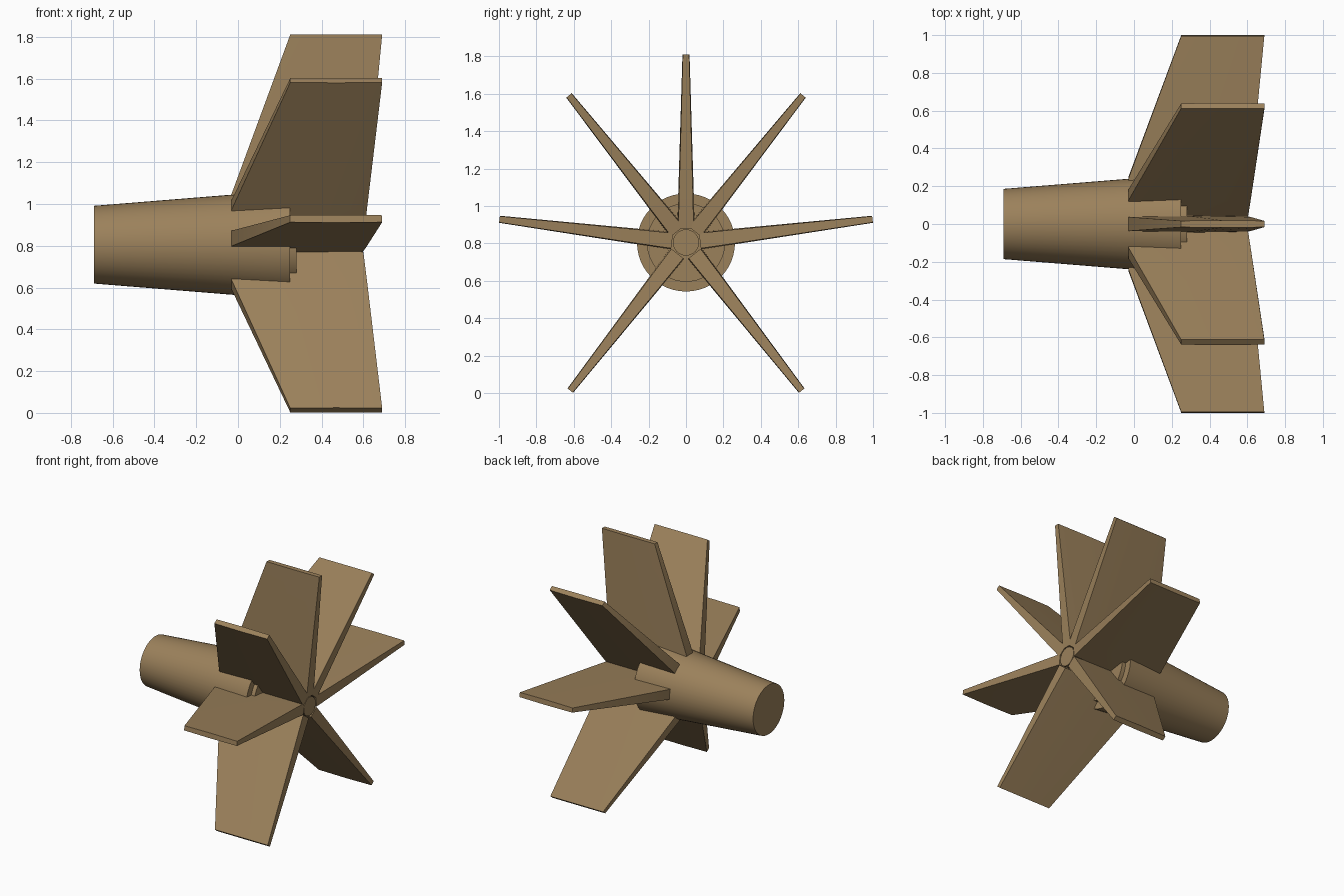
import bpy, bmesh
from math import radians
from mathutils import Matrix, Vector

cube = bpy.data.objects.get("Cube")
if cube:
    bpy.data.objects.remove(cube)

AXIS_Z = 0.805

tan = bpy.data.materials.new("tan")
tan.use_nodes = True
tan.diffuse_color = (0.33, 0.22, 0.105, 1)
tan.node_tree.nodes["Principled BSDF"].inputs["Base Color"].default_value = tan.diffuse_color


def finish(bm, name):
    bmesh.ops.recalc_face_normals(bm, faces=bm.faces)
    mesh = bpy.data.meshes.new(name)
    bm.to_mesh(mesh)
    bm.free()
    mesh.materials.append(tan)
    obj = bpy.data.objects.new(name, mesh)
    bpy.context.collection.objects.link(obj)
    bpy.ops.object.select_all(action='DESELECT')
    obj.select_set(True)
    bpy.context.view_layer.objects.active = obj
    bpy.ops.object.shade_smooth_by_angle(angle=radians(35))
    return obj


def cone_along_x(name, x1, r1, x2, r2):
    bm = bmesh.new()
    place = Matrix.Translation(((x1 + x2) / 2, 0, AXIS_Z)) @ Matrix.Rotation(radians(90), 4, 'Y')
    bmesh.ops.create_cone(bm, cap_ends=True, segments=48, radius1=r1, radius2=r2,
                          depth=x2 - x1, matrix=place)
    return finish(bm, name)


# Tapered body, stepped end plate and slim core
cone_along_x("body", -0.69, 0.186, 0.25, 0.262)
cone_along_x("end_plate", 0.24, 0.21, 0.28, 0.21)
cone_along_x("core", 0.27, 0.07, 0.598, 0.07)


# Swept fin: rows run from root to tip as (radius, front x, rear x, half thickness)
ROWS = [(0.075, -0.03, 0.60, 0.044),
        (0.245, -0.03, 0.617, 0.040),
        (1.005, 0.25, 0.69, 0.018)]


def fin(name, angle):
    bm = bmesh.new()
    loops = []
    for r, front, rear, half in ROWS:
        # cross-section is slightly fuller in the middle than at its blunt edges
        section = [(front, -0.93), ((front + rear) / 2, -1.05), (rear, -0.93),
                   (rear, 0.93), ((front + rear) / 2, 1.05), (front, 0.93)]
        loops.append([bm.verts.new((x, side * half, r)) for x, side in section])
    for low, high in zip(loops, loops[1:]):
        for i in range(len(low)):
            j = (i + 1) % len(low)
            bm.faces.new((low[i], low[j], high[j], high[i]))
    bm.faces.new(loops[0])
    bm.faces.new(loops[-1])
    turn = Matrix.Translation(Vector((0, 0, AXIS_Z))) @ Matrix.Rotation(radians(-angle), 4, 'X')
    bm.transform(turn)
    return finish(bm, name)


# One upright fin and three mirrored pairs
fin("top_fin", 0)
for label, angle in (("upper", 38.5), ("side", 82.9), ("lower", 142)):
    fin(label + "_fin_back", angle)
    fin(label + "_fin_front", -angle)
